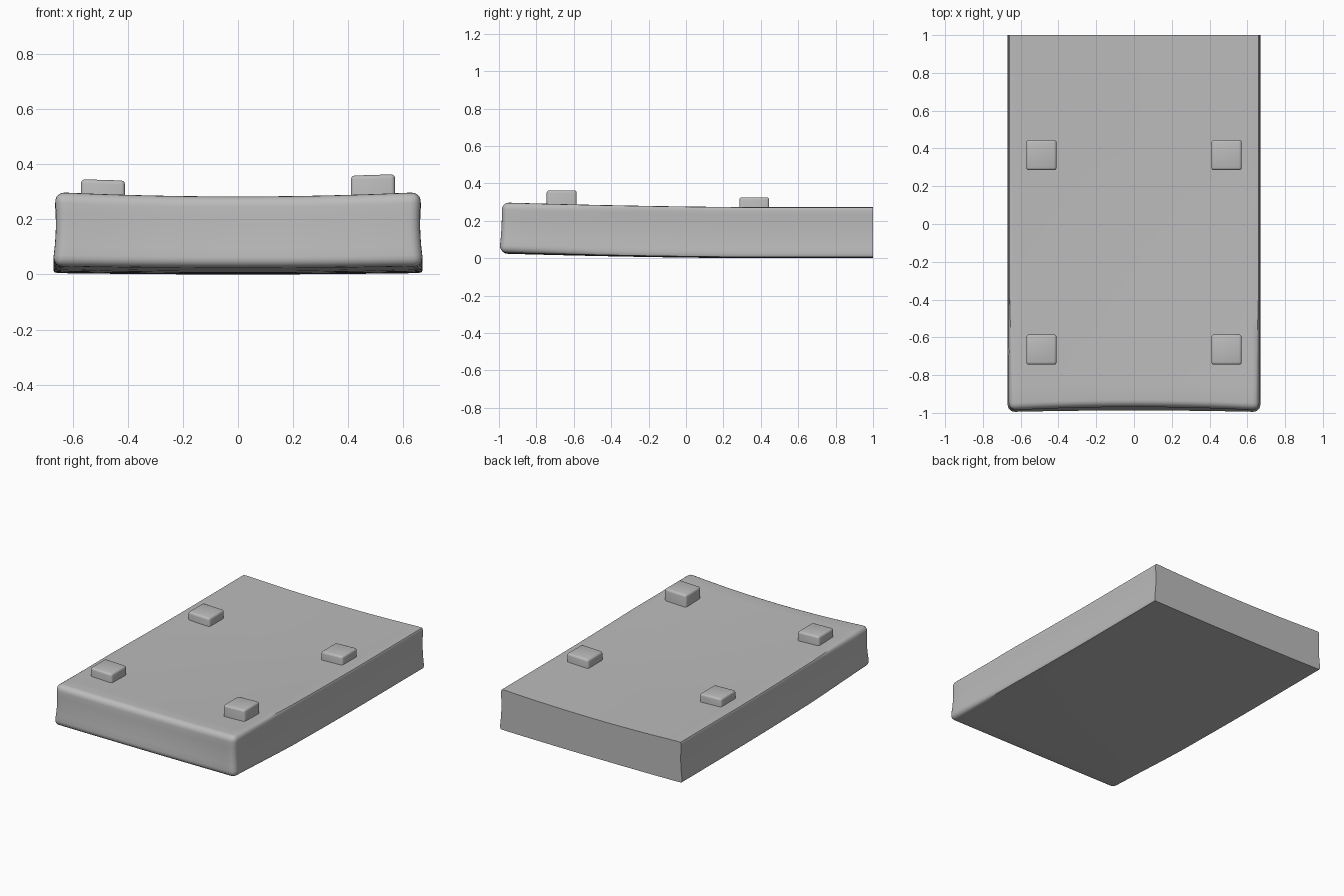
import bpy, bmesh
from mathutils import Vector

if "Cube" in bpy.data.objects:
    bpy.data.objects.remove(bpy.data.objects["Cube"])

W, R = 0.675, 0.04          # half width, edge rounding
Z0, Z1 = 0.005, 0.275       # slab bottom and top at the rim

grey = bpy.data.materials.new("soft grey")
grey.diffuse_color = (0.5, 0.5, 0.5, 1)
grey.use_nodes = True
grey.node_tree.nodes["Principled BSDF"].inputs["Base Color"].default_value = grey.diffuse_color


def lift(y):
    """Gentle upward curl towards the front."""
    return 0.025 * (max(0.0, 0.4 - y) / 1.4) ** 1.6


def bowl(x):
    return max(0.0, 1 - (x / W) ** 2)


def top_z(x, y):
    return Z1 + lift(y) - 0.016 * bowl(x)


def finish(bm, name):
    bmesh.ops.recalc_face_normals(bm, faces=bm.faces[:])
    me = bpy.data.meshes.new(name)
    bm.to_mesh(me)
    bm.free()
    ob = bpy.data.objects.new(name, me)
    bpy.context.collection.objects.link(ob)
    me.materials.append(grey)
    bpy.ops.object.select_all(action='DESELECT')
    ob.select_set(True)
    bpy.context.view_layer.objects.active = ob
    bpy.ops.object.shade_smooth_by_angle(angle=0.7)
    return ob


def box(lo, hi):
    bm = bmesh.new()
    bmesh.ops.create_cube(bm, size=1)
    lo, hi = Vector(lo), Vector(hi)
    for v in bm.verts:
        v.co = Vector([(lo[i] + hi[i]) / 2 + v.co[i] * (hi[i] - lo[i]) for i in range(3)])
    return bm


# slab: rounded everywhere except the flat-cut back
bm = box((-W, -1, Z0), (W, 1, Z1))
edges = [e for e in bm.edges if not all(v.co.y > 0.99 for v in e.verts)]
bmesh.ops.bevel(bm, geom=edges, offset=R, segments=5, profile=0.5, affect='EDGES')


def slice_axis(axis, values):
    n = Vector((0, 0, 0))
    n[axis] = 1
    for c in values:
        bmesh.ops.bisect_plane(bm, geom=bm.verts[:] + bm.edges[:] + bm.faces[:],
                               plane_co=n * c, plane_no=n)


slice_axis(0, [i * 0.1 for i in range(-6, 7)])
slice_axis(1, [i * 0.125 - 0.875 for i in range(15)])
slice_axis(2, [0.08, 0.11, 0.14, 0.17, 0.20])

for v in bm.verts:
    x, y, z = v.co
    t = (z - Z0) / (Z1 - Z0)
    pinch = max(0.0, 1 - (2 * t - 1) ** 2)
    # side rounding gets tighter towards the back
    a = abs(x)
    if a > W - R:
        k = 1 - 0.7 * min(1, (y + 1) / 0.6)
        a = W - (W - a) * k
    a *= 1 - 0.012 * t - 0.014 * pinch
    nx = a if x > 0 else -a
    # front face leans and bows inwards
    f = max(0.0, (-y - 0.6) / 0.4)
    ny = y + f * (0.012 * t + 0.02 * bowl(x) * (0.3 + 0.7 * t) + 0.006 * pinch)
    nz = z + lift(y) - bowl(x) * (0.005 + 0.011 * t)
    v.co = (nx, ny, nz)
finish(bm, "slab")

# four studs on the top, each of its own height
studs = {"front_left": (-0.49, -0.665, 0.343), "front_right": (0.49, -0.665, 0.361),
         "back_left": (-0.49, 0.365, 0.322), "back_right": (0.49, 0.365, 0.324)}
for name, (cx, cy, top) in studs.items():
    h = 0.08
    bm = box((cx - h, cy - h, top_z(cx, cy) - 0.03), (cx + h, cy + h, top))
    edges = [e for e in bm.edges if any(v.co.z > top - 0.001 for v in e.verts)]
    bmesh.ops.bevel(bm, geom=edges, offset=0.014, segments=3, profile=0.5, affect='EDGES')
    for v in bm.verts:
        # tops follow the bowl of the slab
        if v.co.z > top - 0.03:
            v.co.z += 0.03 * (abs(v.co.x) - abs(cx))
    finish(bm, name + "_stud")
